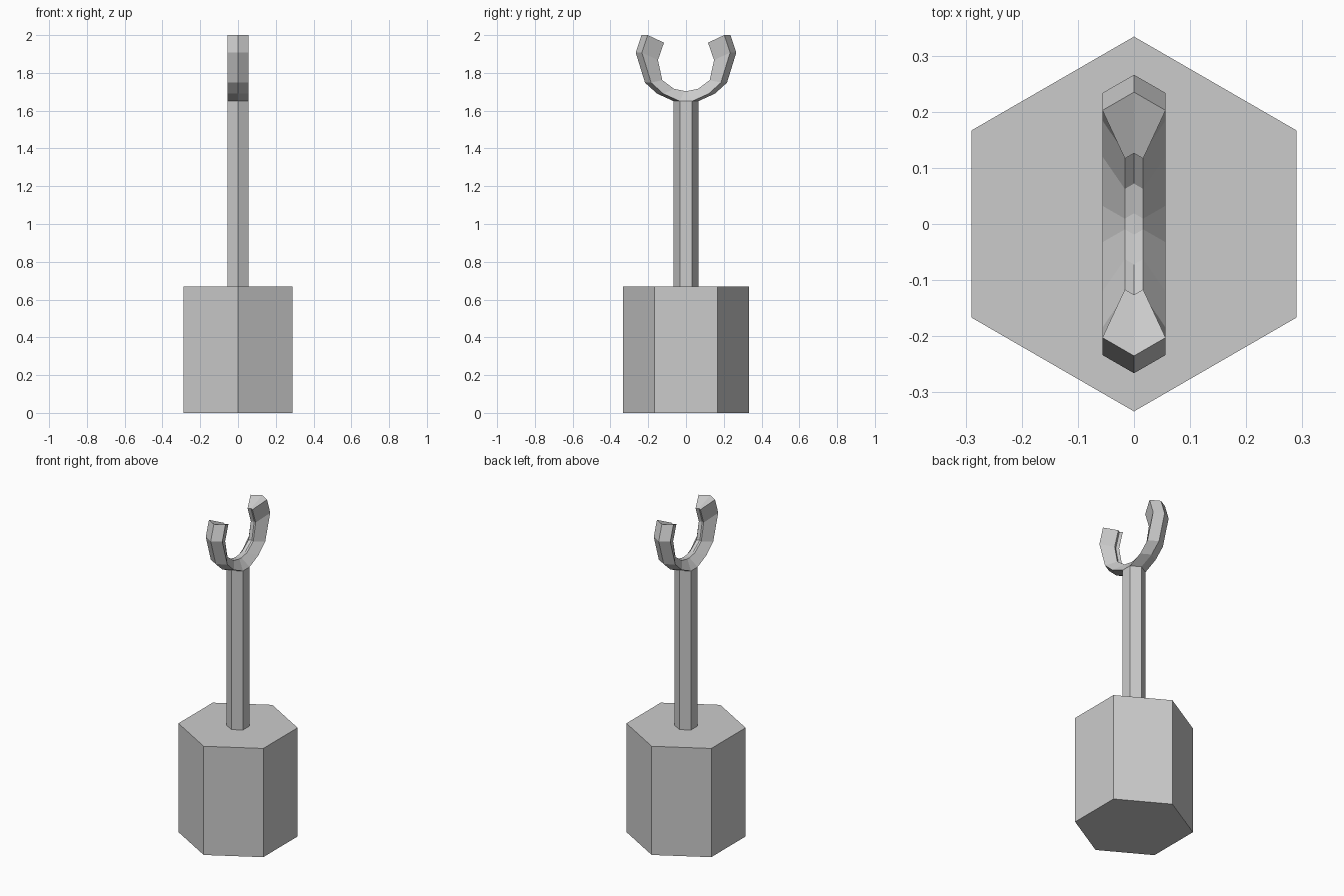
import bpy, bmesh
from math import sin, cos, pi

if "Cube" in bpy.data.objects:
    bpy.data.objects.remove(bpy.data.objects["Cube"])

def finish(bm, name):
    bmesh.ops.recalc_face_normals(bm, faces=bm.faces[:])
    me = bpy.data.meshes.new(name)
    bm.to_mesh(me)
    bm.free()
    ob = bpy.data.objects.new(name, me)
    bpy.context.collection.objects.link(ob)
    return ob

# Hexagonal base block, corners on the y axis
bm = bmesh.new()
ring = [bm.verts.new((0.334 * sin(i * pi / 3), 0.334 * cos(i * pi / 3), 0)) for i in range(6)]
top = [bm.verts.new((v.co.x, v.co.y, 0.67)) for v in ring]
for i in range(6):
    j = (i + 1) % 6
    bm.faces.new((ring[i], ring[j], top[j], top[i]))
bm.faces.new(ring)
bm.faces.new(top)
finish(bm, "base")

# Hexagonal post whose top splits into two curling prongs.
# Each station: outer ridge (y, z), inner groove ridge (y, z)
R, K = 0.065, 0.29          # post radius, inner scale
W, D = R * cos(pi / 6), R / 2
stations = [
    (0.065, 1.65, 0.019, 1.705),
    (0.153, 1.69, 0.072, 1.715),
    (0.217, 1.748, 0.135, 1.762),
    (0.266, 1.907, 0.158, 1.868),
    (0.235, 2.0, 0.126, 1.96),
]
bm = bmesh.new()

def chevron(y, z, scale, side):
    """Three points: left, ridge, right - half of a hexagon outline."""
    w, d = W * scale, D * scale
    return [bm.verts.new((x, side * yy, z)) for x, yy in ((-w, y - d), (0, y), (w, y - d))]

starts = []
for side in (1, -1):
    rows = [(chevron(y, z, 1, side), chevron(yi, zi, K, side)) for y, z, yi, zi in stations]
    for (o, i), (o2, i2) in zip(rows, rows[1:]):
        for a, b in ((0, 1), (1, 2)):
            bm.faces.new((o[a], o[b], o2[b], o2[a]))    # outside
            bm.faces.new((i[a], i[b], i2[b], i2[a]))    # inside
        for a in (0, 2):
            bm.faces.new((o[a], i[a], i2[a], o2[a]))    # flanks
    o, i = rows[-1]
    bm.faces.new((o[0], o[1], i[1], i[0]))              # tip
    bm.faces.new((o[1], o[2], i[2], i[1]))
    starts.append(rows[0])

# Saddle between the prongs
(o1, i1), (o2, i2) = starts
bm.faces.new(i1 + i2[::-1])
for a in (0, 2):
    bm.faces.new((o1[a], i1[a], i2[a], o2[a]))

# Post going down into the base
hexa = o1 + o2[::-1]
low = [bm.verts.new((v.co.x, v.co.y, 0.665)) for v in hexa]
for k in range(6):
    j = (k + 1) % 6
    bm.faces.new((hexa[k], hexa[j], low[j], low[k]))
bm.faces.new(low)
finish(bm, "forked_post")
